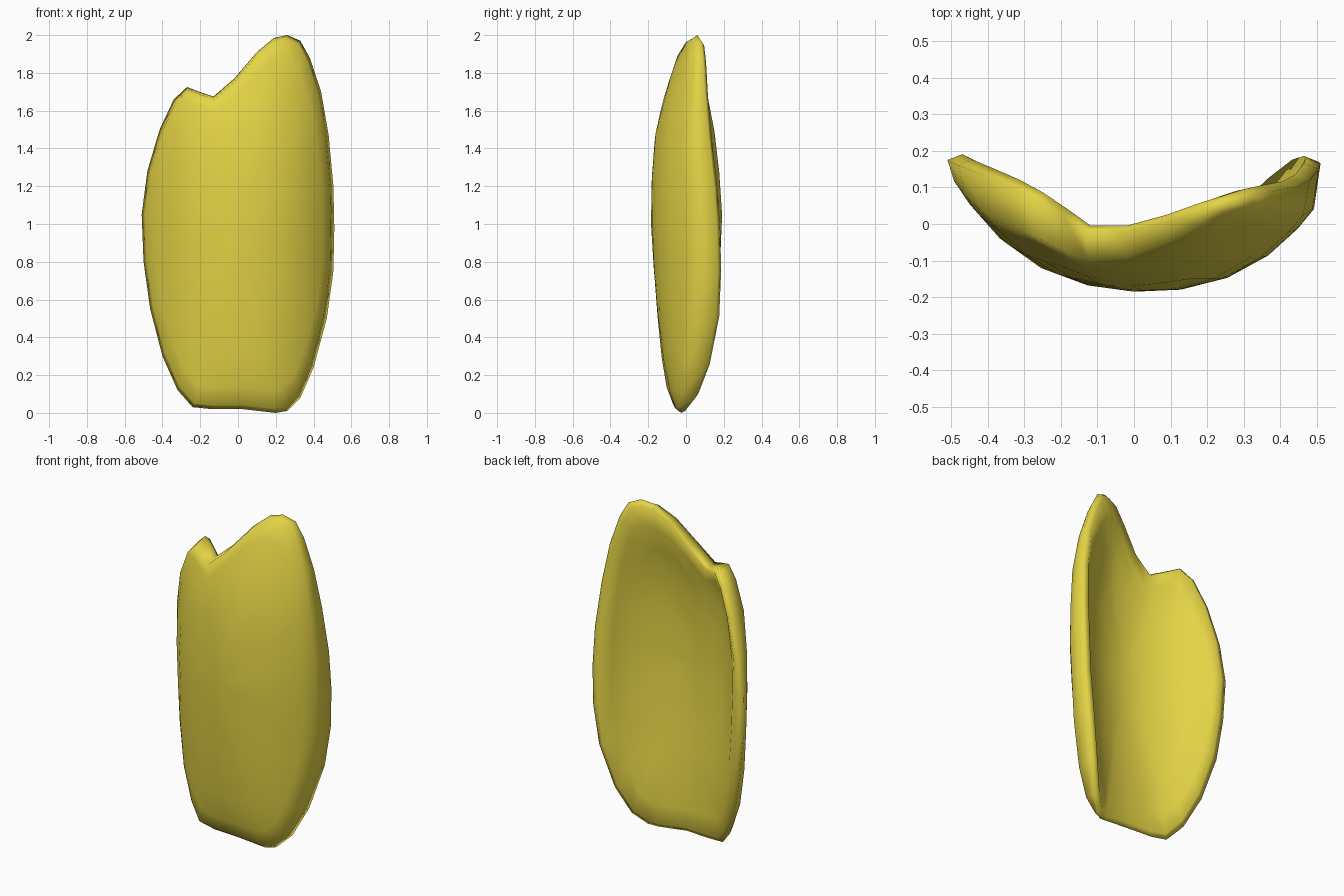
import bpy, bmesh, math

if "Cube" in bpy.data.objects:
    bpy.data.objects.remove(bpy.data.objects["Cube"])

# Rim of the shell: (x, y, z), counter-clockwise seen from the front
RIM = [(-.14, -.025, .02), (.02, -.035, .02), (.20, -.025, 0), (.26, -.005, .01), (.33, .05, .08),
       (.40, .11, .24), (.47, .16, .5), (.505, .17, .75), (.51, .165, .98), (.505, .15, 1.2),
       (.48, .12, 1.47), (.44, .10, 1.7), (.38, .09, 1.88), (.33, .08, 1.97), (.26, .06, 2.0),
       (.19, .04, 1.985), (.10, .01, 1.91), (-.02, -.02, 1.77), (-.13, -.02, 1.675),
       (-.19, .02, 1.695), (-.27, .07, 1.725), (-.34, .105, 1.66), (-.415, .135, 1.5),
       (-.48, .16, 1.28), (-.51, .175, 1.05), (-.50, .165, .8), (-.465, .15, .55),
       (-.40, .10, .3), (-.32, .04, .12), (-.24, -.01, .03)]
# Front centre line: (z, y)
SPINE = [(0, -.02), (.03, -.06), (.09, -.095), (.3, -.13), (.6, -.16), (1, -.186), (1.3, -.18),
         (1.5, -.16), (1.7, -.11), (1.93, -.035), (2.0, .005)]
THICK = .10
MID_Z = 1.0


def spine(z):
    for (z0, y0), (z1, y1) in zip(SPINE, SPINE[1:]):
        if z <= z1:
            return y0 + (y1 - y0) * (z - z0) / (z1 - z0)
    return SPINE[-1][1]


def across(x):
    d = x - .035
    return .96 * d if d > 0 else .925 * d


def front(x, z):
    d = across(x)
    return spine(z) + .75 * d ** 2 + 2.2 * d ** 4


def back(x, z):
    return front(x, z) + THICK * (1 + 2.2 * across(x) ** 2)


bm = bmesh.new()


def ring(sx, sz, surface, lip=None, cap=None):
    """Scaled copy of the rim laid on a surface, or offset from the rim by lip."""
    verts = []
    for x, y, z in RIM:
        px, pz = x * sx, MID_Z + (z - MID_Z) * sz
        py = surface(px, pz) if lip is None else y + lip
        if cap is not None:
            py = min(py, y + cap)
        verts.append(bm.verts.new((px, py, pz)))
    return verts


# Rings run from the front centre, around the rim, to the back centre
SCALES = [.25, .5, .72, .88]
rings = [ring(s, s, front) for s in SCALES]
rings.append(ring(.965, .978, front, cap=-.03))
rings.append([bm.verts.new(p) for p in RIM])
rings.append(ring(.92, .975, back, lip=.016))
rings += [ring(s - .04, s - .02, back, cap=.01) for s in reversed(SCALES)]
n = len(RIM)
for a, b in zip(rings, rings[1:]):
    for i in range(n):
        j = (i + 1) % n
        bm.faces.new((a[i], b[i], b[j], a[j]))
for loop, surface in ((rings[0], front), (rings[-1], back)):
    c = bm.verts.new((0, surface(0, MID_Z), MID_Z))
    for i in range(n):
        bm.faces.new((c, loop[i], loop[(i + 1) % n]))
bmesh.ops.recalc_face_normals(bm, faces=bm.faces)
for f in bm.faces:
    f.smooth = True

mesh = bpy.data.meshes.new("curved_shell")
bm.to_mesh(mesh)
bm.free()
shell = bpy.data.objects.new("curved_shell", mesh)
bpy.context.collection.objects.link(shell)

# Yellow surface
mat = bpy.data.materials.new("yellow")
mat.diffuse_color = (.78, .66, .06, 1)
mat.use_nodes = True
mat.node_tree.nodes["Principled BSDF"].inputs["Base Color"].default_value = mat.diffuse_color
mesh.materials.append(mat)
